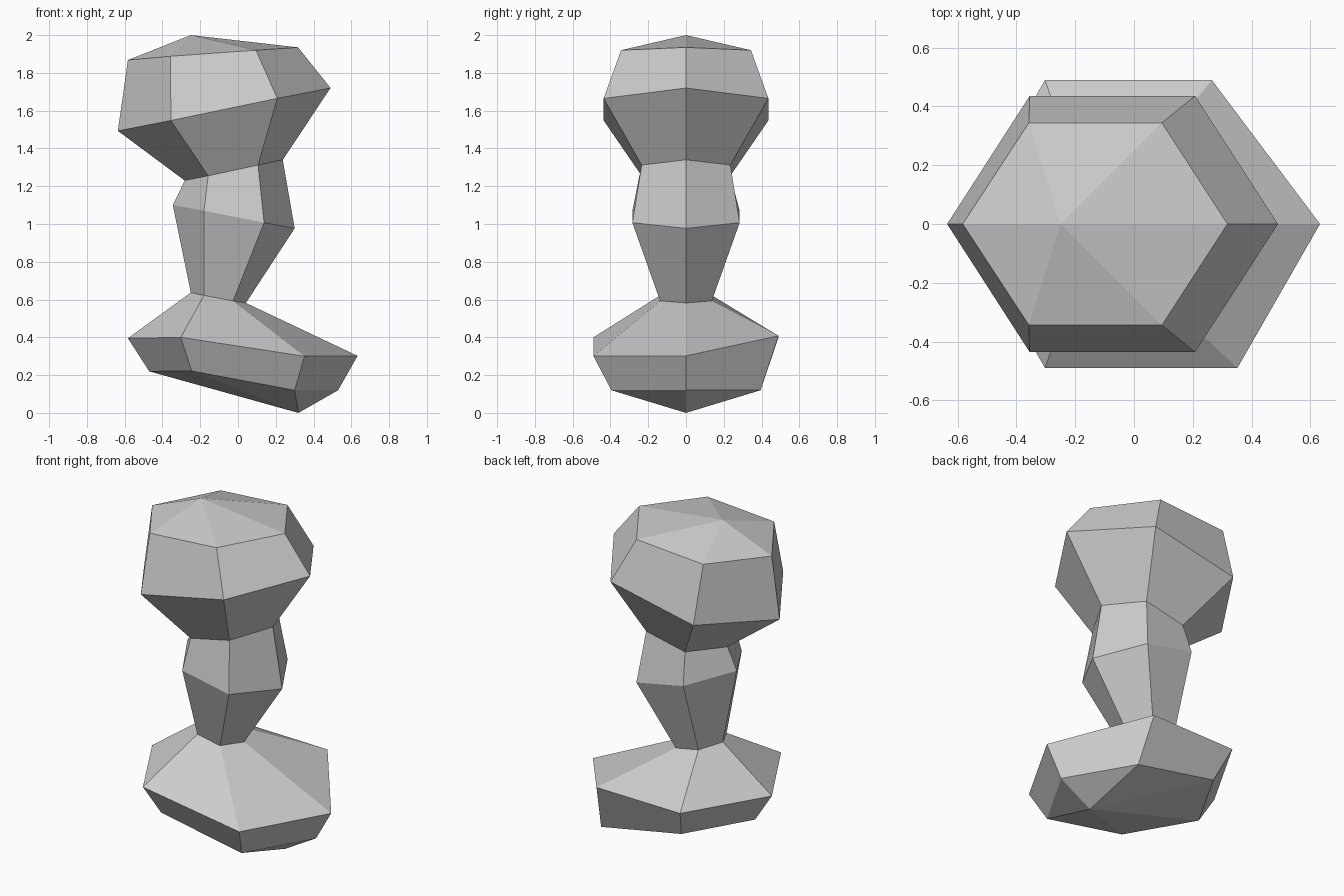
import bpy, bmesh

# Each tilted hexagonal ring: half depth, then (x, z) of
# left tip, left corners, right corners, right tip
RINGS = [
    (0.395, (-0.47, 0.22), (-0.245, 0.222), (0.30, 0.12), (0.53, 0.12)),    # foot underside
    (0.49, (-0.583, 0.395), (-0.303, 0.40), (0.352, 0.30), (0.633, 0.302)),  # foot rim
    (0.137, (-0.25, 0.637), (-0.18, 0.622), (-0.026, 0.593), (0.042, 0.582)),  # ankle
    (0.284, (-0.345, 1.10), (-0.18, 1.07), (0.138, 1.007), (0.30, 0.977)),  # stem bulge
    (0.235, (-0.282, 1.23), (-0.158, 1.255), (0.106, 1.312), (0.237, 1.34)),  # neck
    (0.436, (-0.636, 1.493), (-0.355, 1.548), (0.208, 1.665), (0.49, 1.72)),  # head rim
    (0.344, (-0.583, 1.868), (-0.358, 1.888), (0.095, 1.92), (0.318, 1.935)),  # head top
]
BOTTOM, TOP = (0.32, 0, 0), (-0.25, 0, 2.0)

bm = bmesh.new()


def add_ring(d, left, fl, fr, right):
    pts = [(left, 0), (fl, -d), (fr, -d), (right, 0), (fr, d), (fl, d)]
    return [bm.verts.new((p[0], y, p[1])) for p, y in pts]


rings = [add_ring(*r) for r in RINGS]

# The back right corner of the foot rim is pulled in and up
rings[1][4].co = (0.265, 0.49, 0.408)

# Side bands between consecutive rings
for a, b in zip(rings, rings[1:]):
    for i in range(6):
        j = (i + 1) % 6
        bm.faces.new((a[i], a[j], b[j], b[i]))

# Shallow faceted points closing both ends
for ring, tip in ((rings[0], BOTTOM), (rings[-1], TOP)):
    apex = bm.verts.new(tip)
    for i in range(6):
        bm.faces.new((ring[i], ring[(i + 1) % 6], apex))

bmesh.ops.recalc_face_normals(bm, faces=bm.faces)
mesh = bpy.data.meshes.new("faceted_pillar")
bm.to_mesh(mesh)
bm.free()
bpy.context.collection.objects.link(bpy.data.objects.new("faceted_pillar", mesh))
